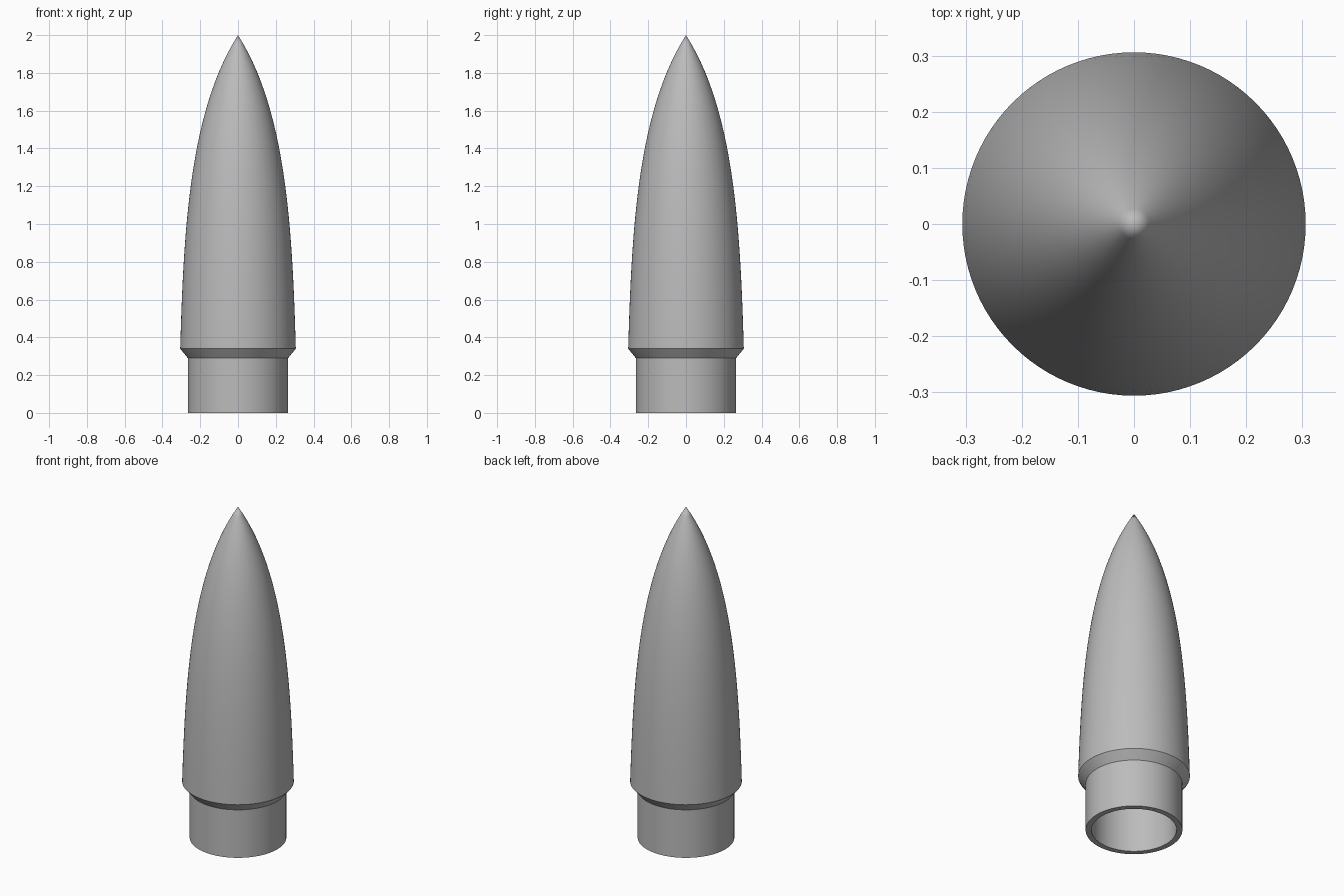
import bpy
import bmesh
import math
from mathutils import Vector
from mathutils.geometry import interpolate_bezier

cube = bpy.data.objects.get("Cube")
if cube:
    bpy.data.objects.remove(cube, do_unlink=True)

SEGMENTS = 96
WALL = 0.032


def make_material(name, color):
    mat = bpy.data.materials.new(name)
    mat.use_nodes = True
    mat.diffuse_color = color
    mat.node_tree.nodes["Principled BSDF"].inputs["Base Color"].default_value = color
    return mat


def ogive(radius, base, tip, steps=28):
    """Curved nose outline as (radius, height) points from base to tip."""
    height = tip - base
    knots = [Vector((radius, base)),
             Vector((radius * 0.94, base + height * 0.39)),
             Vector((radius * 0.83, base + height * 0.76)),
             Vector((0, tip))]
    return [tuple(p)[:2] for p in interpolate_bezier(*knots, steps)]


def lathe(name, profile, mat):
    """Revolve a profile around z; ends on the axis merge to a point."""
    bm = bmesh.new()
    verts = [bm.verts.new((r, 0, z)) for r, z in profile]
    edges = [bm.edges.new(pair) for pair in zip(verts, verts[1:])]
    bmesh.ops.spin(bm, geom=verts + edges, axis=(0, 0, 1), cent=(0, 0, 0),
                   angle=math.tau, steps=SEGMENTS, use_duplicate=False)
    bmesh.ops.remove_doubles(bm, verts=bm.verts, dist=0.0001)
    bmesh.ops.recalc_face_normals(bm, faces=bm.faces)
    mesh = bpy.data.meshes.new(name)
    bm.to_mesh(mesh)
    bm.free()
    mesh.materials.append(mat)
    obj = bpy.data.objects.new(name, mesh)
    bpy.context.collection.objects.link(obj)
    bpy.ops.object.select_all(action="DESELECT")
    obj.select_set(True)
    bpy.context.view_layer.objects.active = obj
    bpy.ops.object.shade_smooth_by_angle(angle=math.radians(25))
    return obj


grey = make_material("plain grey", (0.5, 0.5, 0.5, 1))

# Hollow nose shell: bore, shoulder rim, chamfer and pointed outer skin
inner = ogive(0.306 - WALL, 0.34, 1.94)
outer = ogive(0.306, 0.34, 2.0)
shoulder = [(0.265 - WALL, 0.29), (0.265 - WALL, 0), (0.265, 0), (0.265, 0.29)]
lathe("nose_cone", inner[::-1] + shoulder + outer, grey)
